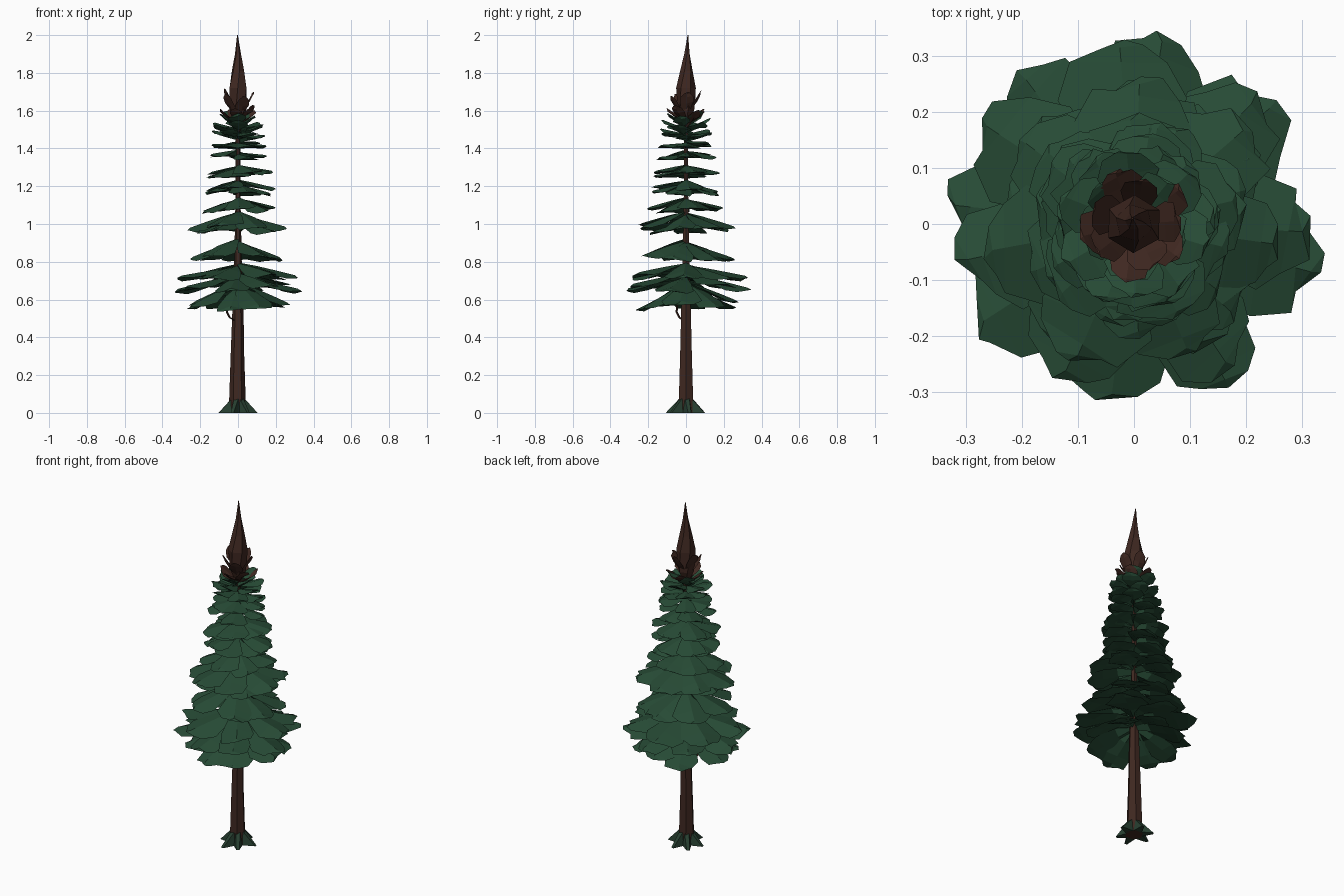
import bpy, bmesh, math, random
from mathutils import Matrix, Vector

if "Cube" in bpy.data.objects:
    bpy.data.objects.remove(bpy.data.objects["Cube"])

random.seed(11)


def material(name, rgb):
    m = bpy.data.materials.new(name)
    m.diffuse_color = (*rgb, 1)
    m.use_nodes = True
    m.node_tree.nodes["Principled BSDF"].inputs["Base Color"].default_value = m.diffuse_color
    return m


GREEN = material("needle_green", (0.02, 0.07, 0.036))
BROWN = material("bark_brown", (0.05, 0.021, 0.015))
DARK = material("mossy_bark", (0.02, 0.05, 0.03))


def finish(bm, name, mat):
    bmesh.ops.recalc_face_normals(bm, faces=bm.faces)
    me = bpy.data.meshes.new(name)
    bm.to_mesh(me)
    bm.free()
    me.materials.append(mat)
    ob = bpy.data.objects.new(name, me)
    bpy.context.collection.objects.link(ob)
    return ob


def tube(name, path, sides, mat, twist=0.0):
    """Faceted tube through (x, y, z, radius) points."""
    bm = bmesh.new()
    rings = []
    for k, (x, y, z, r) in enumerate(path):
        rings.append([bm.verts.new((x + r * math.cos(a), y + r * math.sin(a), z))
                      for a in (math.tau * i / sides + twist * k for i in range(sides))])
    for a, b in zip(rings, rings[1:]):
        for i in range(sides):
            j = (i + 1) % sides
            bm.faces.new((a[i], a[j], b[j], b[i]))
    bm.faces.new(rings[0])
    bm.faces.new(rings[-1])
    return finish(bm, name, mat)


# blade outline: (distance along, half width, edge sag)
BLADE = [(0.03, 0.10, 0.1), (0.35, 0.62, 0.5), (0.68, 1.0, 1.0), (0.88, 0.80, 0.9), (0.96, 0.42, 0.5)]


def blade(bm, angle, z0, z1, length, half, sag, thick):
    """Ridged, faceted bough: folded top, shallow underside, pointed tip."""
    rot = Matrix.Rotation(angle, 3, 'Z')
    roll = random.uniform(-0.12, 0.12)
    rows = []

    def put(x, y, z):
        return bm.verts.new(rot @ Vector((x, y, z + roll * y)))

    for t, w, s in BLADE:
        z = z0 + (z1 - z0) * t ** 1.15
        x = length * t
        jl, jr = random.uniform(0.85, 1.15), random.uniform(0.85, 1.15)
        dx = random.uniform(-0.06, 0.06) * length * t
        rows.append([put(x, 0, z),
                     put(x + dx, half * w * jl, z - sag * s * jl),
                     put(x, 0, z - thick * (1.1 - t) - sag * s * 0.35 - 0.004),
                     put(x - dx, -half * w * jr, z - sag * s * jr)])
    tip = put(length * random.uniform(1, 1.04), half * random.uniform(-0.3, 0.3), z1 - sag * 0.3)
    for a, b in zip(rows, rows[1:]):
        for i in range(4):
            j = (i + 1) % 4
            bm.faces.new((a[i], a[j], b[j], b[i]))
    for i in range(4):
        bm.faces.new((rows[-1][i], rows[-1][(i + 1) % 4], tip))
    bm.faces.new(rows[0])


def tier(name, z0, z1, radius, count, half, sag, mat, wobble=0.014):
    bm = bmesh.new()
    start = random.uniform(0, math.tau)
    for i in range(count):
        dz = random.uniform(-wobble, wobble)
        blade(bm, start + math.tau * (i + random.uniform(-0.15, 0.15)) / count,
              z0 + dz, z1 + dz + random.uniform(-wobble, wobble),
              radius * random.uniform(0.9, 1.0), half * random.uniform(0.9, 1.1), sag, 0.025)
    finish(bm, name, mat)


# trunk
tube("trunk", [(0, 0, 0, 0.05), (-0.003, 0, 0.06, 0.044), (-0.003, 0, 0.3, 0.036),
               (0, 0, 0.56, 0.029), (0, 0, 0.8, 0.02), (0, 0, 1.1, 0.014),
               (0, 0, 1.45, 0.012), (0, 0, 1.6, 0.02)], 6, BROWN)

# root flare: low pointed wedges
bm = bmesh.new()
for i in range(6):
    rot = Matrix.Rotation(math.tau * i / 6 + 0.2 + random.uniform(-0.15, 0.15), 3, 'Z')
    reach = random.uniform(0.09, 0.115)
    pts = [(0.02, 0.028, 0), (0.02, -0.028, 0), (reach, 0.008, 0), (reach, -0.008, 0),
           (0.034, 0.012, 0.075), (0.034, -0.012, 0.075), (0.06, 0, 0.035)]
    bmesh.ops.convex_hull(bm, input=[bm.verts.new(rot @ Vector(p)) for p in pts])
finish(bm, "roots", DARK)

# bare curved twig under the crown
tube("twig", [(-0.02, -0.015, 0.49, 0.008), (-0.045, -0.035, 0.505, 0.007),
              (-0.06, -0.05, 0.535, 0.006), (-0.055, -0.045, 0.58, 0.005)], 5, BROWN)

# green tiers: root height, tip height, radius, count, half width, edge sag
TIERS = [
    (0.68, 0.57, 0.28, 8, 0.09, 0.024),
    (0.73, 0.665, 0.35, 8, 0.10, 0.028),
    (0.785, 0.725, 0.33, 7, 0.10, 0.03),
    (0.91, 0.825, 0.26, 7, 0.10, 0.026),
    (1.055, 0.98, 0.275, 7, 0.095, 0.026),
    (1.025, 0.975, 0.25, 5, 0.085, 0.022),
    (1.14, 1.085, 0.21, 6, 0.085, 0.022),
    (1.225, 1.18, 0.20, 5, 0.08, 0.02),
    (1.22, 1.18, 0.19, 4, 0.08, 0.02),
    (1.31, 1.28, 0.195, 5, 0.08, 0.018),
    (1.295, 1.27, 0.18, 4, 0.075, 0.018),
    (1.38, 1.36, 0.165, 5, 0.07, 0.018),
    (1.435, 1.43, 0.15, 6, 0.065, 0.016),
    (1.475, 1.49, 0.145, 6, 0.06, 0.016),
    (1.50, 1.545, 0.14, 6, 0.055, 0.014),
    (1.54, 1.60, 0.105, 5, 0.05, 0.012),
]
for k, t in enumerate(TIERS):
    tier(f"bough_tier_{k + 1}", *t, GREEN)

# brown upturned tiers below the leader
tier("bud_tier_1", 1.54, 1.62, 0.105, 5, 0.04, 0.010, BROWN, 0.02)
tier("bud_tier_2", 1.57, 1.69, 0.085, 5, 0.036, 0.010, BROWN, 0.02)

# leader: faceted spire
tube("spire", [(0, 0, 1.54, 0.02), (0, 0, 1.6, 0.045), (0, 0, 1.72, 0.052),
               (0, 0.002, 1.81, 0.034), (0, 0.005, 1.9, 0.016), (-0.003, 0.01, 2.0, 0.002)],
     6, BROWN, twist=0.25)
